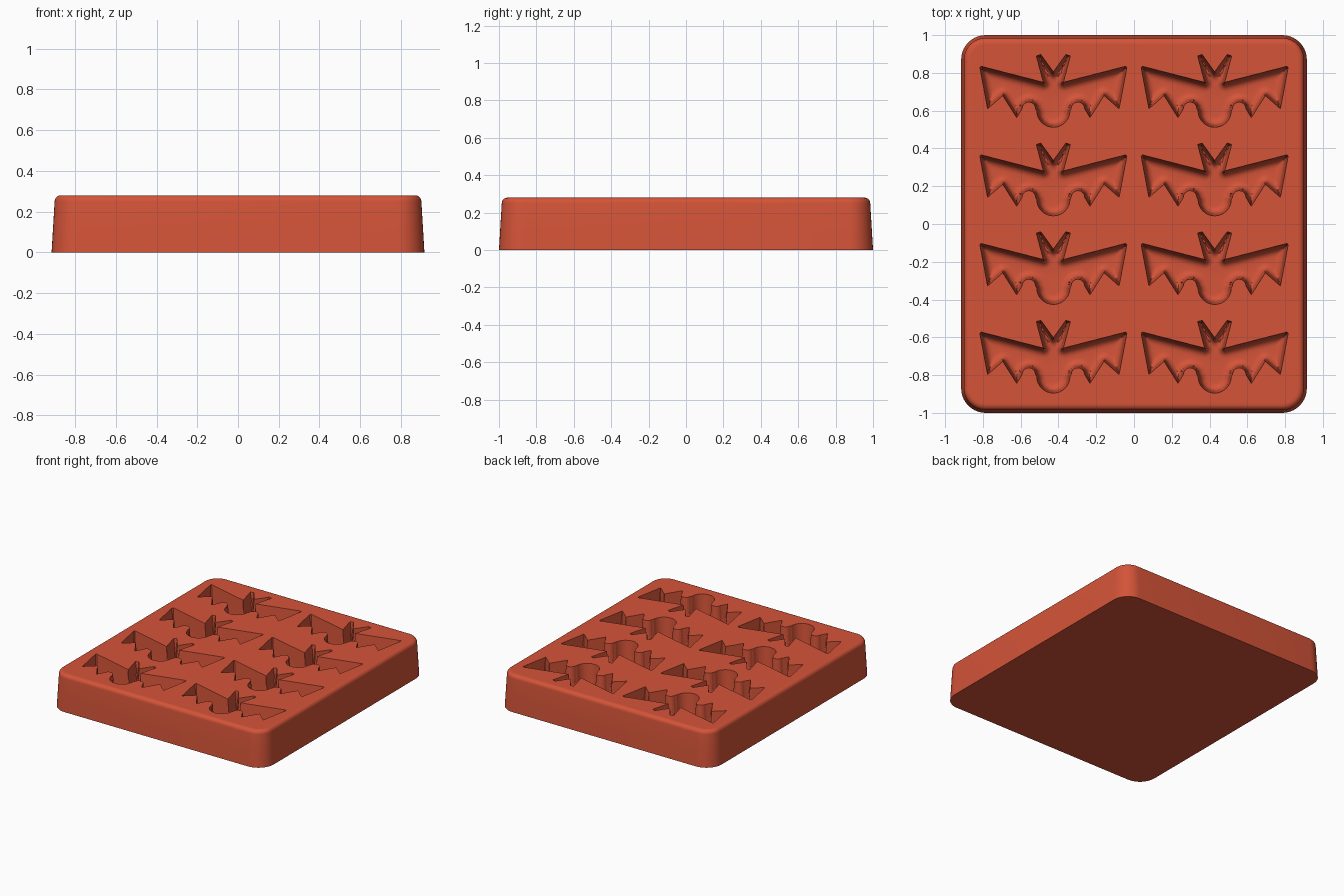
import bpy, bmesh
from math import sin, cos, pi, radians, ceil
from mathutils import Vector
from mathutils.geometry import delaunay_2d_cdt, intersect_point_line

cube = bpy.data.objects.get("Cube")
if cube:
    bpy.data.objects.remove(cube, do_unlink=True)

HEIGHT, DEPTH, FILLET, DRAFT = 0.28, 0.20, 0.04, 0.012
STEP = 0.012


def arc(cx, cy, r, a0, a1, n):
    angles = [radians(a0 + (a1 - a0) * i / n) for i in range(n + 1)]
    return [Vector((cx + r * cos(a), cy + r * sin(a))) for a in angles]


def rounded_rect(hx, hy, r):
    """Counter-clockwise outline with four round corners."""
    pts = []
    for sx, sy, a in ((1, 1, 0), (-1, 1, 90), (-1, -1, 180), (1, -1, 270)):
        pts += arc(sx * (hx - r), sy * (hy - r), r, a, a + 90, 10)
    return pts


# Winged outline: right half, then mirrored to the left
half = [Vector(p) for p in ((0, .105), (.066, .197), (.09, .19), (.053, .05),
                            (.383, .135), (.389, .128), (.348, -.09),
                            (.268, -.02), (.194, -.137))]
half += arc(.13, -.09, .036, 0, 180, 8)
half += arc(0, -.10, .088, 0, -90, 8)
corners = half + [Vector((-p.x, p.y)) for p in reversed(half[1:-1])]
segments = list(zip(corners, corners[1:] + corners[:1]))

# Fine samples along the outline, each with its inward direction
rim, seeds = [], []
for a, b in segments:
    edge = b - a
    n = max(1, ceil(edge.length / STEP))
    normal = Vector((edge.y, -edge.x)).normalized()
    for i in range(n):
        p = a + edge * i / n
        rim.append(p)
        seeds.append((p, normal))
    seeds += [(a, Vector((cos(k * pi / 8), sin(k * pi / 8)))) for k in range(16)]


def edge_distance(p):
    best = 9.0
    for a, b in segments:
        q, t = intersect_point_line(p, a, b)
        q = a if t < 0 else b if t > 1 else q.to_2d()
        best = min(best, (p - q).length)
    return best


def inside(p):
    hit = False
    for a, b in segments:
        if (a.y > p.y) != (b.y > p.y):
            if p.x < a.x + (b.x - a.x) * (p.y - a.y) / (b.y - a.y):
                hit = not hit
    return hit


# Wall profile: drafted wall, then a round fillet into the floor
profile = [(DRAFT * i / 3, (DEPTH - FILLET) * i / 3) for i in (1, 2, 3)]
for i in range(1, 7):
    a = i * pi / 12
    profile.append((DRAFT + FILLET * (1 - cos(a)), DEPTH - FILLET + FILLET * sin(a)))

# Contour points inside one cavity
cavity, used = [], set()
for level, (d, depth) in enumerate(profile):
    for p, normal in seeds:
        q = p + normal * d
        key = (round(q.x / .004), round(q.y / .004), level)
        if key in used or not inside(q):
            continue
        if edge_distance(q) > d - 0.0002:
            used.add(key)
            cavity.append((q, HEIGHT - depth))

# Top surface: flat face with eight cavities
points, heights, edges = [], [], []


def add_loop(loop):
    start, n = len(points), len(loop)
    points.extend(loop)
    heights.extend([HEIGHT] * n)
    edges.extend((start + i, start + (i + 1) % n) for i in range(n))


top = rounded_rect(.87, .955, .085)
add_loop(top)
add_loop(rounded_rect(.862, .947, .077))
for column in (-.427, .427):
    for row in range(4):
        centre = Vector((column, .70 - .469 * row))
        add_loop([p + centre for p in rim])
        for q, z in cavity:
            points.append(q + centre)
            heights.append(z)

out = delaunay_2d_cdt(points, edges, [], 0, 1e-6)
bm = bmesh.new()
verts = []
for co, sources in zip(out[0], out[3]):
    z = heights[sources[0]] if sources else HEIGHT
    verts.append(bm.verts.new((co.x, co.y, z)))
for f in out[2]:
    bm.faces.new([verts[i] for i in f])

# Outer body: drafted sides and a rounded upper edge
body = [(0, 0), (.006, .1), (.015, HEIGHT - .03)]
body += [(.015 + .03 * (1 - cos(i * pi / 10)), HEIGHT - .03 + .03 * sin(i * pi / 10))
         for i in range(1, 6)]
rings = []
for inset, z in body:
    loop = rounded_rect(.915 - inset, 1 - inset, .13 - inset)
    rings.append([bm.verts.new((p.x, p.y, z)) for p in loop])
for low, high in zip(rings, rings[1:]):
    n = len(low)
    for i in range(n):
        j = (i + 1) % n
        bm.faces.new((low[i], low[j], high[j], high[i]))
bm.faces.new(rings[0][::-1])
bmesh.ops.remove_doubles(bm, verts=bm.verts, dist=1e-4)
bmesh.ops.recalc_face_normals(bm, faces=bm.faces)

mesh = bpy.data.meshes.new("mould_tray")
bm.to_mesh(mesh)
bm.free()
tray = bpy.data.objects.new("mould_tray", mesh)
bpy.context.collection.objects.link(tray)

# Single brick red material
red = bpy.data.materials.new("brick_red")
red.use_nodes = True
colour = (.66, .088, .04, 1)
red.diffuse_color = colour
red.node_tree.nodes["Principled BSDF"].inputs["Base Color"].default_value = colour
mesh.materials.append(red)

bpy.ops.object.select_all(action='DESELECT')
tray.select_set(True)
bpy.context.view_layer.objects.active = tray
bpy.ops.object.shade_smooth_by_angle(angle=radians(35))
